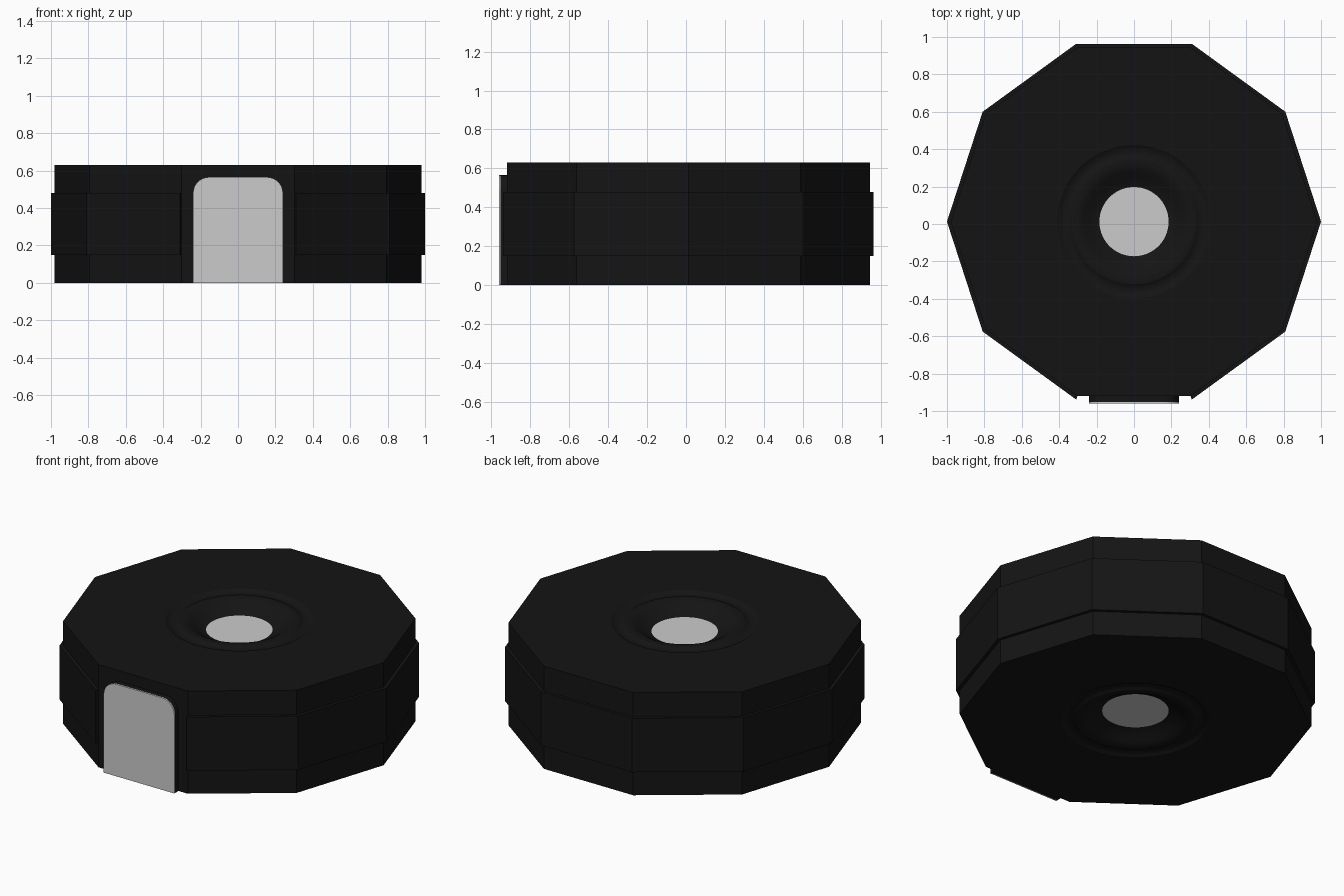
import bpy, bmesh, math
from mathutils import Vector

if "Cube" in bpy.data.objects:
    bpy.data.objects.remove(bpy.data.objects["Cube"])

CY = 0.0125          # body axis, shifted back so the plate is inside the bounds
SEG = 60             # points per ring (6 per decagon side)
H = 0.63

black = bpy.data.materials.new("black")
black.diffuse_color = (0.007, 0.007, 0.007, 1)
black.use_nodes = True
black.node_tree.nodes["Principled BSDF"].inputs["Base Color"].default_value = black.diffuse_color


def make(name, bm, mat=None, angle=None):
    bmesh.ops.recalc_face_normals(bm, faces=bm.faces)
    me = bpy.data.meshes.new(name)
    bm.to_mesh(me)
    bm.free()
    ob = bpy.data.objects.new(name, me)
    bpy.context.collection.objects.link(ob)
    if mat:
        me.materials.append(mat)
    if angle:
        bpy.ops.object.select_all(action='DESELECT')
        ob.select_set(True)
        bpy.context.view_layer.objects.active = ob
        bpy.ops.object.shade_smooth_by_angle(angle=math.radians(angle))
    return ob


def polar(r, a, z):
    return Vector((r * math.cos(a), CY + r * math.sin(a), z))


def ring_point(i, r, z, decagon):
    if not decagon:
        return polar(r, 2 * math.pi * i / SEG, z)
    side, t = divmod(i, SEG // 10)
    step = math.pi / 5
    return polar(r, side * step, z).lerp(polar(r, (side + 1) * step, z), t / (SEG // 10))


# Body: decagon outside, round dished hubs with a shallow groove on both ends
dish = [(0.185, 0.06), (0.21, 0.052), (0.24, 0.035), (0.27, 0.015), (0.29, 0.005),
        (0.31, 0.0), (0.335, 0.002), (0.35, 0.012), (0.375, 0.015),
        (0.395, 0.01), (0.41, 0.0)]
profile = [(r, d, False) for r, d in dish]
profile += [(0.98, 0, True), (0.98, H, True)]
profile += [(r, H - d, False) for r, d in reversed(dish)]

bm = bmesh.new()
rings = [[bm.verts.new(ring_point(i, *p)) for i in range(SEG)] for p in profile]
for a, b in zip(rings, rings[1:] + rings[:1]):
    for i in range(SEG):
        j = (i + 1) % SEG
        bm.faces.new((a[i], a[j], b[j], b[i]))
make("body", bm, black, 28)

# Raised tread band on every side but the front one
bm = bmesh.new()
section = [(0.965, 0.15), (1.0, 0.15), (1.0, 0.48), (0.965, 0.48)]
loops = [[bm.verts.new(polar(r, math.radians(-72 + 36 * k), z)) for r, z in section]
         for k in range(10)]
for a, b in zip(loops, loops[1:]):
    for i in range(4):
        j = (i + 1) % 4
        bm.faces.new((a[i], a[j], b[j], b[i]))
bm.faces.new(loops[0])
bm.faces.new(loops[-1])
make("side_band", bm, black)

# Grey centre pin seen in both dishes
bm = bmesh.new()
bmesh.ops.create_cone(bm, cap_ends=True, segments=SEG, radius1=0.185, radius2=0.185, depth=0.51)
bmesh.ops.translate(bm, verts=bm.verts, vec=(0, CY, H / 2))
make("centre_pin", bm, None, 30)


# Front plate: round-topped tab, black backing with a thin grey face
def tab(name, y0, y1, mat):
    w, h, r, n = 0.24, 0.565, 0.085, 8
    right = [(w, 0)] + [(w - r + r * math.cos(t), h - r + r * math.sin(t))
                        for t in (math.pi / 2 * k / n for k in range(n + 1))]
    outline = right + [(-x, z) for x, z in reversed(right)]
    bm = bmesh.new()
    face = bm.faces.new([bm.verts.new((x, y0, z)) for x, z in outline])
    ext = bmesh.ops.extrude_face_region(bm, geom=[face])
    moved = [v for v in ext["geom"] if isinstance(v, bmesh.types.BMVert)]
    bmesh.ops.translate(bm, verts=moved, vec=(0, y1 - y0, 0))
    if not any(f.normal.y * (y1 - y0) < 0 and abs(f.calc_center_median().y - y0) < 1e-6
               for f in bm.faces):
        bm.normal_update()
    make(name, bm, mat, 30)


tab("plate_backing", -0.90, -0.952, black)
tab("plate_face", -0.952, -0.96, None)
